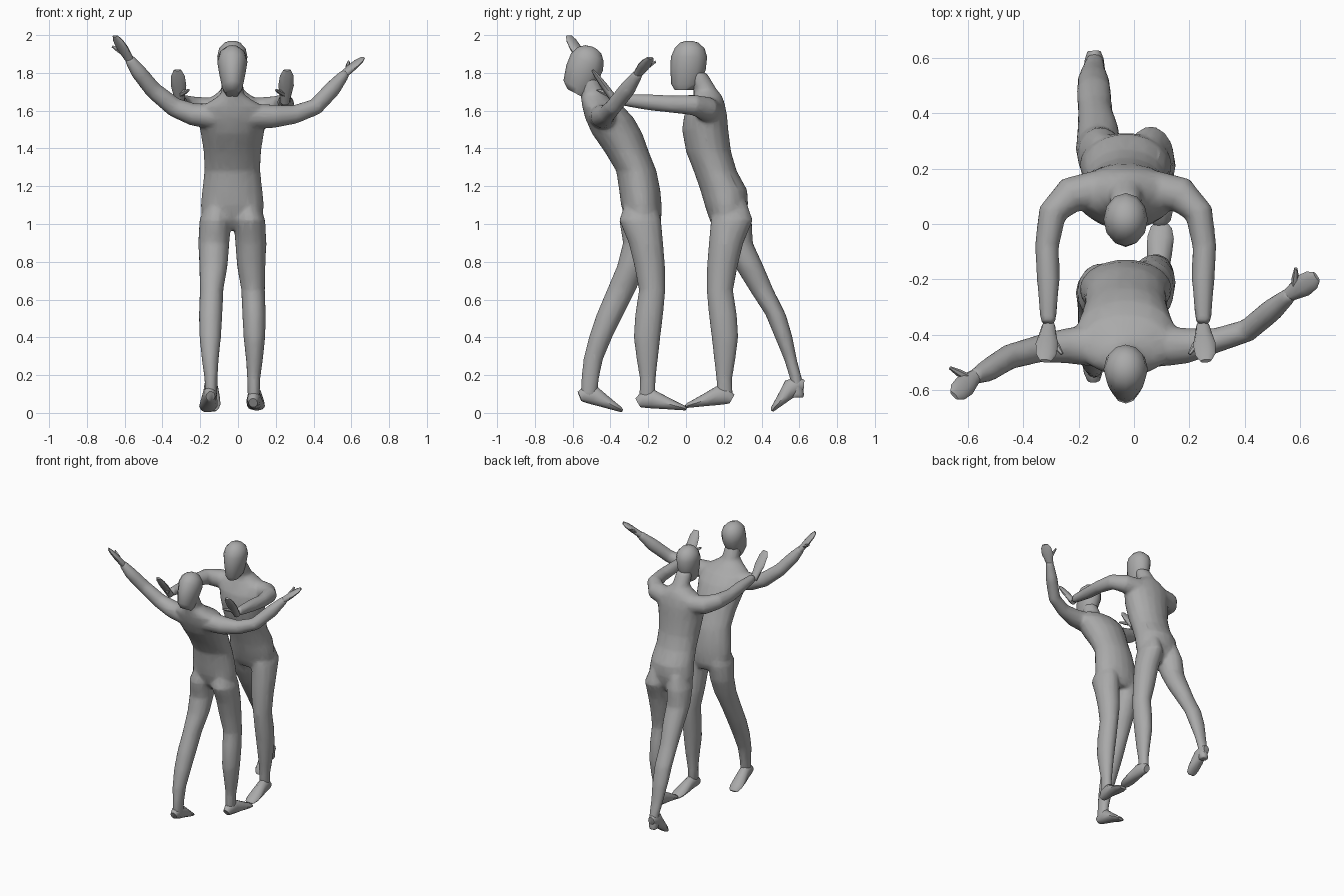
import bpy, bmesh
from math import cos, sin, pi, radians
from mathutils import Vector, Matrix

default_cube = bpy.data.objects.get("Cube")
if default_cube:
    bpy.data.objects.remove(default_cube, do_unlink=True)

MIDLINE = -0.03
UP = Vector((0, 0, 1))

clay = bpy.data.materials.new("clay_grey")
clay.use_nodes = True
clay.diffuse_color = (0.4, 0.4, 0.4, 1)
clay.node_tree.nodes["Principled BSDF"].inputs["Base Color"].default_value = clay.diffuse_color


def loft(bm, stations, sides=14, flat=False):
    """Skin elliptical rings (centre, radius across, radius up) along a path."""
    rings = []
    centres = [Vector(s[0]) for s in stations]
    for i, (_, across, upward) in enumerate(stations):
        if flat:
            u, v = Vector((1, 0, 0)), Vector((0, 1, 0))
        else:
            tangent = centres[min(i + 1, len(centres) - 1)] - centres[max(i - 1, 0)]
            u = tangent.cross(UP).normalized()
            v = u.cross(tangent).normalized()
        rings.append([bm.verts.new(centres[i] + u * across * cos(a) + v * upward * sin(a))
                      for a in (2 * pi * k / sides for k in range(sides))])
    for low, high in zip(rings, rings[1:]):
        for k in range(sides):
            n = (k + 1) % sides
            bm.faces.new((low[k], low[n], high[n], high[k]))
    bm.faces.new(rings[0][::-1])
    bm.faces.new(rings[-1])


def finish(name, bm, blend=False):
    """Turn the mesh into an object, optionally fusing its pieces into one skin."""
    bmesh.ops.recalc_face_normals(bm, faces=bm.faces)
    mesh = bpy.data.meshes.new(name)
    bm.to_mesh(mesh)
    bm.free()
    mesh.materials.append(clay)
    obj = bpy.data.objects.new(name, mesh)
    bpy.context.collection.objects.link(obj)
    bpy.ops.object.select_all(action='DESELECT')
    obj.select_set(True)
    bpy.context.view_layer.objects.active = obj
    if blend:
        remesh = obj.modifiers.new("fuse", 'REMESH')
        remesh.mode = 'VOXEL'
        remesh.voxel_size = 0.01
        soften = obj.modifiers.new("soften", 'SMOOTH')
        soften.factor = 0.5
        soften.iterations = 8
        reduce = obj.modifiers.new("reduce", 'DECIMATE')
        reduce.ratio = 0.15
        for modifier in list(obj.modifiers):
            bpy.ops.object.modifier_apply(modifier=modifier.name)
    bpy.ops.object.shade_smooth_by_angle(angle=radians(50))
    return obj


def slices(rows):
    """Horizontal body slices from height, back-to-front extent, x and half width."""
    return [((x, (y0 + y1) / 2, z), half, abs(y1 - y0) / 2) for z, y0, y1, x, half in rows]


# Legs share heights, distance from the midline and half widths
LEG_Z = (1.12, 1.02, 0.9, 0.78, 0.65, 0.52, 0.4, 0.28, 0.18, 0.08)
LEG_OUT = (0.08, 0.09, 0.098, 0.1, 0.11, 0.115, 0.117, 0.117, 0.113, 0.113)
LEG_HALF = (0.055, 0.085, 0.083, 0.076, 0.063, 0.063, 0.058, 0.045, 0.035, 0.033)


def leg(bm, side, depths):
    loft(bm, slices([(z, y0, y1, MIDLINE + side * out, half) for z, (y0, y1), out, half
                     in zip(LEG_Z, depths, LEG_OUT, LEG_HALF)]), flat=True)


def torso(bm, rows):
    loft(bm, slices([(z, y0, y1, MIDLINE, half) for z, y0, y1, half in rows]), 18, flat=True)


def foot(name, heel, toe):
    """Wedge-shaped foot standing on the line from heel to toe."""
    heel, toe = Vector(heel), Vector(toe)
    along = (toe - heel).normalized()
    lift = along.cross(UP).normalized().cross(along)
    profile = ((0, 0.024, 0.028), (0.1, 0.034, 0.045), (0.3, 0.038, 0.052),
               (0.55, 0.045, 0.036), (0.8, 0.048, 0.022), (0.95, 0.038, 0.014), (1, 0.025, 0.008))
    bm = bmesh.new()
    loft(bm, [(heel.lerp(toe, t) + lift * r, half, r) for t, half, r in profile], 10)
    finish(name, bm)


def hand(name, wrist, tip, thumb_tip):
    """Flat mitten hand with a separate thumb."""
    wrist, tip, thumb_tip = Vector(wrist), Vector(tip), Vector(thumb_tip)
    palm = ((-0.15, 0.024, 0.022), (0.15, 0.032, 0.02), (0.45, 0.041, 0.018),
            (0.8, 0.036, 0.013), (1, 0.02, 0.007))
    thumb = ((0, 0.016, 0.015), (0.6, 0.013, 0.012), (1, 0.006, 0.006))
    bm = bmesh.new()
    loft(bm, [(wrist.lerp(tip, t), a, b) for t, a, b in palm], 10)
    root = wrist.lerp(tip, 0.12)
    loft(bm, [(root.lerp(thumb_tip, t), a, b) for t, a, b in thumb], 6)
    finish(name, bm)


def head(name, centre, turn, tilt):
    """Faceless head: flat face towards -y before turning, rounded skull behind."""
    rows = ((-0.13, -0.07, 0.03, 0.035), (-0.1, -0.088, 0.07, 0.054), (-0.02, -0.093, 0.095, 0.07),
            (0.045, -0.09, 0.102, 0.08), (0.09, -0.07, 0.088, 0.07), (0.12, -0.04, 0.055, 0.042),
            (0.13, -0.01, 0.02, 0.015))
    bm = bmesh.new()
    loft(bm, slices([(z, y0, y1, 0, half) for z, y0, y1, half in rows]), 12, flat=True)
    bm.transform(Matrix.Translation(centre) @ Matrix.Rotation(turn, 4, 'Z')
                 @ Matrix.Rotation(tilt, 4, 'X'))
    finish(name, bm)


STRAIGHT_LEG = ((-0.32, -0.16), (-0.355, -0.13), (-0.305, -0.12), (-0.275, -0.11), (-0.25, -0.108),
                (-0.27, -0.12), (-0.278, -0.135), (-0.262, -0.148), (-0.245, -0.16), (-0.25, -0.16))

# Leaning figure: facing +y, arms flung wide
body = bmesh.new()
torso(body, ((0.97, -0.28, -0.15, 0.11), (1.02, -0.32, -0.13, 0.16), (1.1, -0.345, -0.128, 0.168),
             (1.18, -0.355, -0.135, 0.16), (1.28, -0.37, -0.155, 0.148), (1.38, -0.43, -0.195, 0.152),
             (1.48, -0.5, -0.23, 0.168), (1.56, -0.535, -0.275, 0.185), (1.62, -0.55, -0.33, 0.17),
             (1.66, -0.555, -0.4, 0.1), (1.69, -0.56, -0.43, 0.06), (1.78, -0.59, -0.47, 0.053)))
leg(body, 1, STRAIGHT_LEG)
leg(body, -1, ((-0.32, -0.16), (-0.355, -0.14), (-0.335, -0.16), (-0.365, -0.205), (-0.42, -0.265),
               (-0.475, -0.33), (-0.515, -0.39), (-0.545, -0.44), (-0.555, -0.46), (-0.56, -0.47)))
loft(body, [((0.06, -0.44, 1.57), 0.08, 0.07), ((0.19, -0.44, 1.57), 0.065, 0.062),
            ((0.3, -0.42, 1.58), 0.045, 0.05), ((0.41, -0.385, 1.62), 0.042, 0.045),
            ((0.5, -0.31, 1.715), 0.042, 0.045), ((0.57, -0.25, 1.8), 0.027, 0.027)])
loft(body, [((-0.12, -0.44, 1.57), 0.08, 0.07), ((-0.24, -0.44, 1.58), 0.065, 0.06),
            ((-0.34, -0.45, 1.62), 0.05, 0.052), ((-0.45, -0.48, 1.71), 0.046, 0.046),
            ((-0.53, -0.53, 1.81), 0.042, 0.042), ((-0.58, -0.555, 1.88), 0.027, 0.027)])
finish("leaning_body", body, blend=True)
head("leaning_head", (MIDLINE, -0.54, 1.815), pi, radians(28))
hand("leaning_left_hand", (0.57, -0.25, 1.8), (0.66, -0.19, 1.88), (0.585, -0.16, 1.86))
hand("leaning_right_hand", (-0.58, -0.555, 1.88), (-0.65, -0.62, 1.995), (-0.665, -0.52, 1.94))
foot("leaning_left_foot", (0.08, -0.255, 0.025), (0.1, 0, 0.012))
foot("leaning_right_foot", (-0.145, -0.57, 0.06), (-0.16, -0.34, 0.002))

# Reaching figure: facing -y, both arms stretched forward
body = bmesh.new()
torso(body, ((0.97, 0.15, 0.28, 0.11), (1.02, 0.125, 0.31, 0.16), (1.1, 0.098, 0.33, 0.168),
             (1.18, 0.075, 0.325, 0.158), (1.28, 0.04, 0.27, 0.148), (1.38, 0, 0.24, 0.152),
             (1.5, -0.022, 0.225, 0.17), (1.58, -0.01, 0.218, 0.185), (1.64, 0.02, 0.205, 0.17),
             (1.68, 0.04, 0.19, 0.1), (1.71, 0.04, 0.165, 0.06), (1.8, 0, 0.11, 0.053)))
leg(body, 1, [(-y0, -y1) for y0, y1 in STRAIGHT_LEG])
leg(body, -1, ((0.16, 0.32), (0.14, 0.35), (0.19, 0.355), (0.255, 0.41), (0.335, 0.465),
               (0.42, 0.53), (0.47, 0.565), (0.52, 0.588), (0.55, 0.615), (0.555, 0.63)))
for side, label in ((1, "left"), (-1, "right")):
    def out(distance, y, z):
        return (MIDLINE + side * distance, y, z)
    loft(body, [(out(0.1, 0.125, 1.6), 0.07, 0.07), (out(0.2, 0.105, 1.61), 0.066, 0.065),
                (out(0.265, 0.04, 1.63), 0.052, 0.055), (out(0.285, -0.08, 1.635), 0.044, 0.046),
                (out(0.28, -0.2, 1.645), 0.042, 0.043), (out(0.28, -0.36, 1.66), 0.028, 0.03)])
    hand("reaching_" + label + "_hand", out(0.28, -0.385, 1.665), out(0.29, -0.495, 1.815),
         out(0.23, -0.47, 1.71))
finish("reaching_body", body, blend=True)
head("reaching_head", (MIDLINE, 0.01, 1.84), 0, 0)
foot("reaching_left_foot", (0.085, 0.245, 0.045), (0.095, 0, 0.025))
foot("reaching_right_foot", (-0.145, 0.64, 0.125), (-0.14, 0.46, 0.004))
